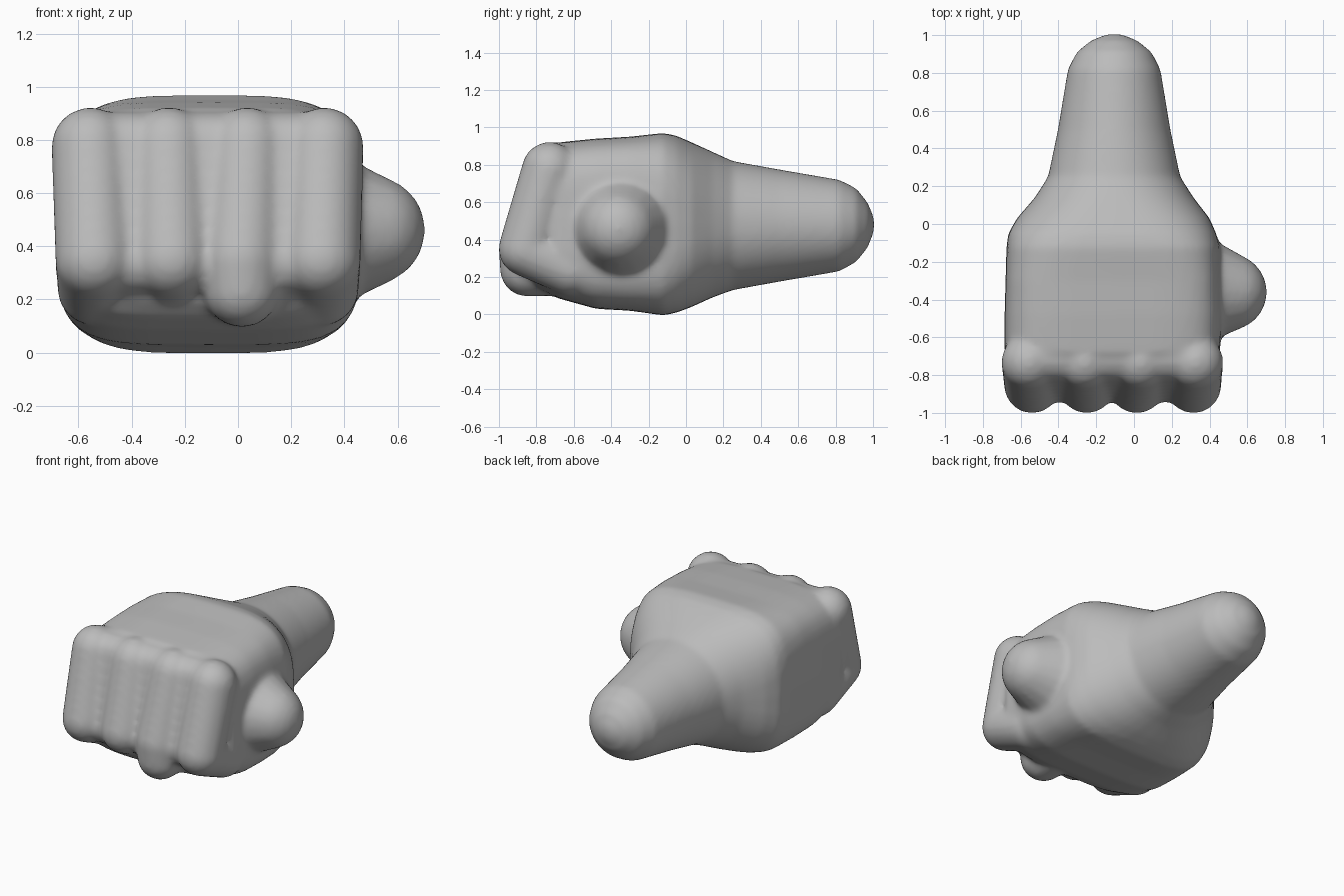
import bpy, bmesh, math
from mathutils import Matrix, Vector

if "Cube" in bpy.data.objects:
    bpy.data.objects.remove(bpy.data.objects["Cube"])

grey = bpy.data.materials.new("plain grey")
grey.diffuse_color = (0.5, 0.5, 0.5, 1)
grey.use_nodes = True
grey.node_tree.nodes["Principled BSDF"].inputs["Base Color"].default_value = grey.diffuse_color
bm = bmesh.new()


def ball_hull(*balls):
    """Rounded solid: convex hull around balls given as (x, y, z, radius)."""
    part = bmesh.new()
    for x, y, z, r in balls:
        bmesh.ops.create_icosphere(part, subdivisions=3, radius=r,
                                   matrix=Matrix.Translation((x, y, z)))
    res = bmesh.ops.convex_hull(part, input=part.verts[:])
    inside = [v for v in res["geom_interior"] if isinstance(v, bmesh.types.BMVert)]
    bmesh.ops.delete(part, geom=inside, context='VERTS')
    hull = bpy.data.meshes.new("tmp")
    part.to_mesh(hull)
    part.free()
    bm.from_mesh(hull)
    bpy.data.meshes.remove(hull)


def loft(rings, sides=48):
    """Superellipse sections along y: (y, centre x, half width, z low, z high, power)."""
    loops = []
    for y, cx, hw, z0, z1, p in rings:
        loop = []
        for i in range(sides):
            a = 2 * math.pi * i / sides
            c, s = math.cos(a), math.sin(a)
            c = math.copysign(abs(c) ** (2 / p), c)
            s = math.copysign(abs(s) ** (2 / p), s)
            loop.append(bm.verts.new((cx + hw * c, y, (z0 + z1) / 2 + (z1 - z0) / 2 * s)))
        loops.append(loop)
    for a, b in zip(loops, loops[1:]):
        for i in range(sides):
            j = (i + 1) % sides
            bm.faces.new((a[i], a[j], b[j], b[i]))
    bm.faces.new(loops[0][::-1])
    bm.faces.new(loops[-1])


# palm, wrist and rounded forearm stump
loft([
    (-0.84, -0.115, 0.46, 0.19, 0.78, 4),
    (-0.78, -0.115, 0.53, 0.13, 0.86, 4),
    (-0.68, -0.115, 0.57, 0.085, 0.92, 4.5),
    (-0.48, -0.11, 0.575, 0.03, 0.94, 4.5),
    (-0.30, -0.11, 0.57, 0.02, 0.95, 4.5),
    (-0.12, -0.11, 0.565, -0.005, 0.97, 3.8),
    (-0.05, -0.115, 0.55, 0.01, 0.955, 3.4),
    (0.03, -0.11, 0.51, 0.04, 0.92, 2.9),
    (0.14, -0.105, 0.42, 0.09, 0.87, 2.4),
    (0.25, -0.105, 0.35, 0.13, 0.82, 2.1),
    (0.50, -0.105, 0.298, 0.175, 0.775, 2),
    (0.82, -0.105, 0.245, 0.23, 0.72, 2),
    (0.91, -0.105, 0.198, 0.28, 0.675, 2),
    (0.97, -0.105, 0.125, 0.355, 0.60, 2),
    (1.005, -0.105, 0.04, 0.44, 0.52, 2)])

# web filling the grooves between fingers
web = [(x, y, z, 0.125) for x in (-0.53, 0.30) for y, z in ((-0.71, 0.78), (-0.82, 0.34))]
ball_hull(*web)

# four curled fingers: knuckle, middle joint, tip folded to the palm
for x, tip_x, low in ((-0.555, -0.54, 0.35), (-0.26, -0.25, 0.35),
                      (0.035, 0.015, 0.24), (0.325, 0.315, 0.35)):
    knuckle = (x, -0.73, 0.775, 0.148)
    joint = (tip_x, -0.855, 0.35, 0.148)
    bottom = (tip_x, -0.85, low, 0.145)
    ball_hull(knuckle, joint)
    ball_hull(joint, bottom, (tip_x, -0.62, 0.24, 0.14))

# thumb knob on the side
ball_hull((0.50, -0.36, 0.46, 0.205), (0.33, -0.35, 0.46, 0.28))

bmesh.ops.recalc_face_normals(bm, faces=bm.faces[:])
mesh = bpy.data.meshes.new("fist")
bm.to_mesh(mesh)
bm.free()
mesh.materials.append(grey)
fist = bpy.data.objects.new("fist", mesh)
bpy.context.collection.objects.link(fist)

# fuse the parts into one soft skin
fuse = fist.modifiers.new("fuse", 'REMESH')
fuse.mode = 'VOXEL'
fuse.voxel_size = 0.018
fuse.use_smooth_shade = True
soft = fist.modifiers.new("soften", 'SMOOTH')
soft.factor = 0.5
soft.iterations = 8
